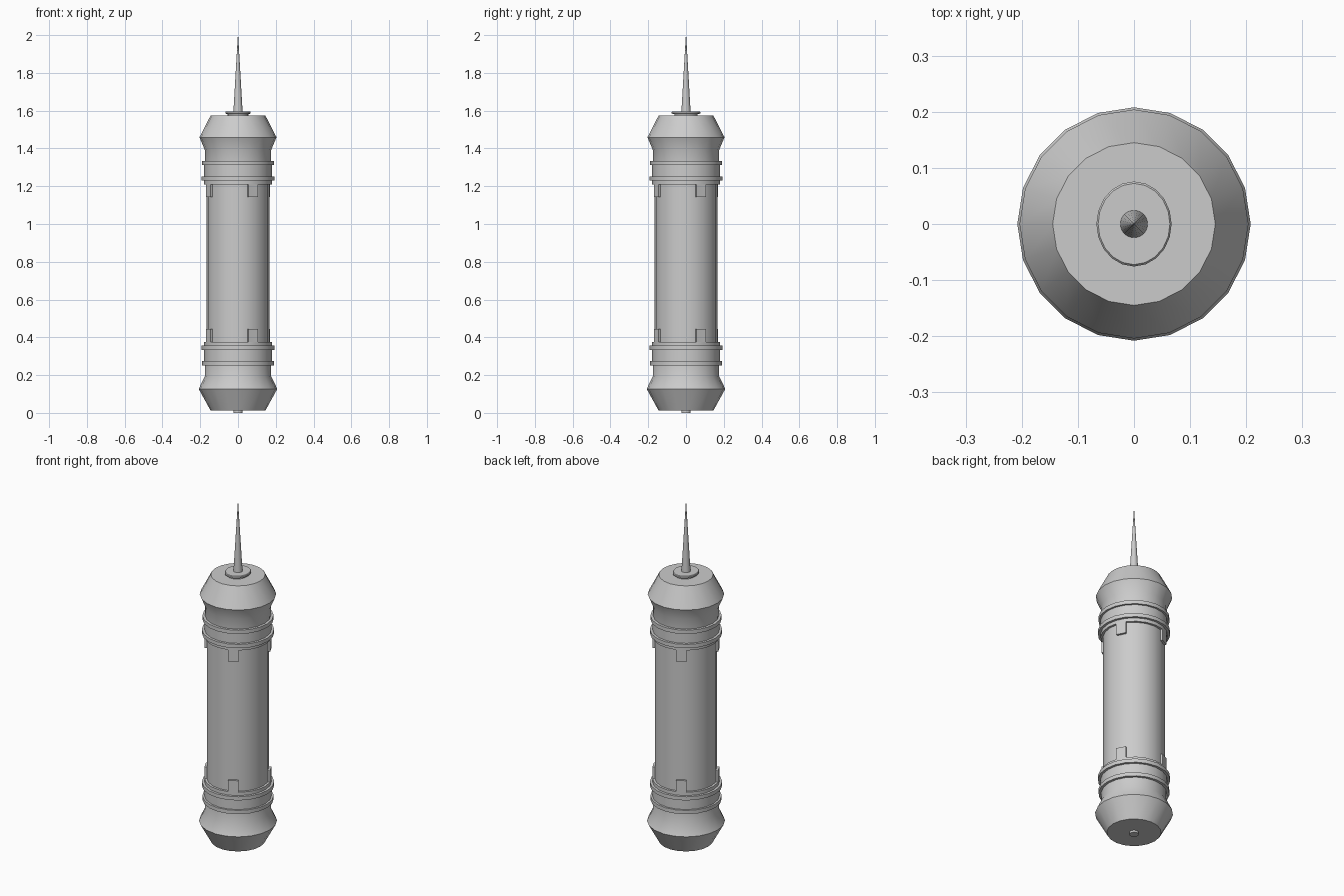
import bpy, bmesh
from math import sin, cos, radians, pi

if "Cube" in bpy.data.objects:
    bpy.data.objects.remove(bpy.data.objects["Cube"])

SIDES = 20
MID = 0.793          # height of the mirror plane between the two ends


def finish(name, bm, angle=25):
    bmesh.ops.recalc_face_normals(bm, faces=bm.faces)
    mesh = bpy.data.meshes.new(name)
    bm.to_mesh(mesh)
    bm.free()
    obj = bpy.data.objects.new(name, mesh)
    bpy.context.collection.objects.link(obj)
    bpy.ops.object.select_all(action='DESELECT')
    obj.select_set(True)
    bpy.context.view_layer.objects.active = obj
    bpy.ops.object.shade_smooth_by_angle(angle=radians(angle))
    return obj


def lathe(name, profile, sides=SIDES, closed=False, sx=1.0, sy=1.0):
    """Revolve (radius, z) points; open profiles get end caps."""
    bm = bmesh.new()
    rings = []
    for r, z in profile:
        rings.append([bm.verts.new((sx * r * cos(2 * pi * i / sides),
                                    sy * r * sin(2 * pi * i / sides), z))
                      for i in range(sides)])
    pairs = list(zip(rings, rings[1:]))
    if closed:
        pairs.append((rings[-1], rings[0]))
    for a, b in pairs:
        for i in range(sides):
            j = (i + 1) % sides
            bm.faces.new((a[i], a[j], b[j], b[i]))
    if not closed:
        bm.faces.new(rings[0])
        bm.faces.new(rings[-1])
    return finish(name, bm)


def tabs(name, z0, z1, r0, r1):
    """Four tabs, each one facet of the sleeve wide."""
    bm = bmesh.new()
    for k in range(4):
        a, b = radians(-72 + 90 * k), radians(-54 + 90 * k)
        low, high = [[bm.verts.new((r * cos(t), r * sin(t), z))
                      for r, t in ((r0, a), (r1, a), (r1, b), (r0, b))]
                     for z in (z0, z1)]
        bm.faces.new(low)
        bm.faces.new(high)
        for i in range(4):
            j = (i + 1) % 4
            bm.faces.new((low[i], low[j], high[j], high[i]))
    return finish(name, bm)


# Main tube
lathe("body_tube", [(0.166, 0.3), (0.166, 1.286)])

# Matching end assemblies, described at the top and flipped for the bottom
for label, flip, wide in (("top", False, 0.204), ("bottom", True, 0.208)):
    def fz(z):
        return 2 * MID - z if flip else z

    # Bevelled end cap with its narrowing neck
    lathe(label + "_cap", [(r, fz(z)) for r, z in (
        (0.145, 1.574), (wide, 1.459), (0.176, 1.393), (0.175, 1.30))])
    # Sleeve around the tube
    lathe(label + "_sleeve", [(r, fz(z)) for r, z in (
        (0.160, 1.33), (0.179, 1.33), (0.179, 1.21), (0.160, 1.21))], closed=True)
    # Two raised rings
    for n, (z, r) in enumerate(((1.323, 0.190), (1.241, 0.193))):
        lathe(f"{label}_ring_{n + 1}", [(rr, fz(z + d)) for rr, d in (
            (0.17, 0.011), (r, 0.011), (r, -0.011), (0.17, -0.011))], closed=True)
    # Tabs along the sleeve edge
    za, zb = sorted((fz(1.143), fz(1.215)))
    tabs(label + "_tabs", za, zb, 0.160, 0.179)

# Antenna base disc (slightly oval), spike and bottom stud
lathe("antenna_base", [(0.055, 1.57), (0.055, 1.583), (0.067, 1.584), (0.067, 1.592),
                       (0.064, 1.596)], sides=20, sx=1.0, sy=1.13)
lathe("antenna_spike", [(0.025, 1.585), (0.0008, 2.0)], sides=24)
lathe("bottom_stud", [(0.025, 0.0), (0.025, 0.02)], sides=24)
